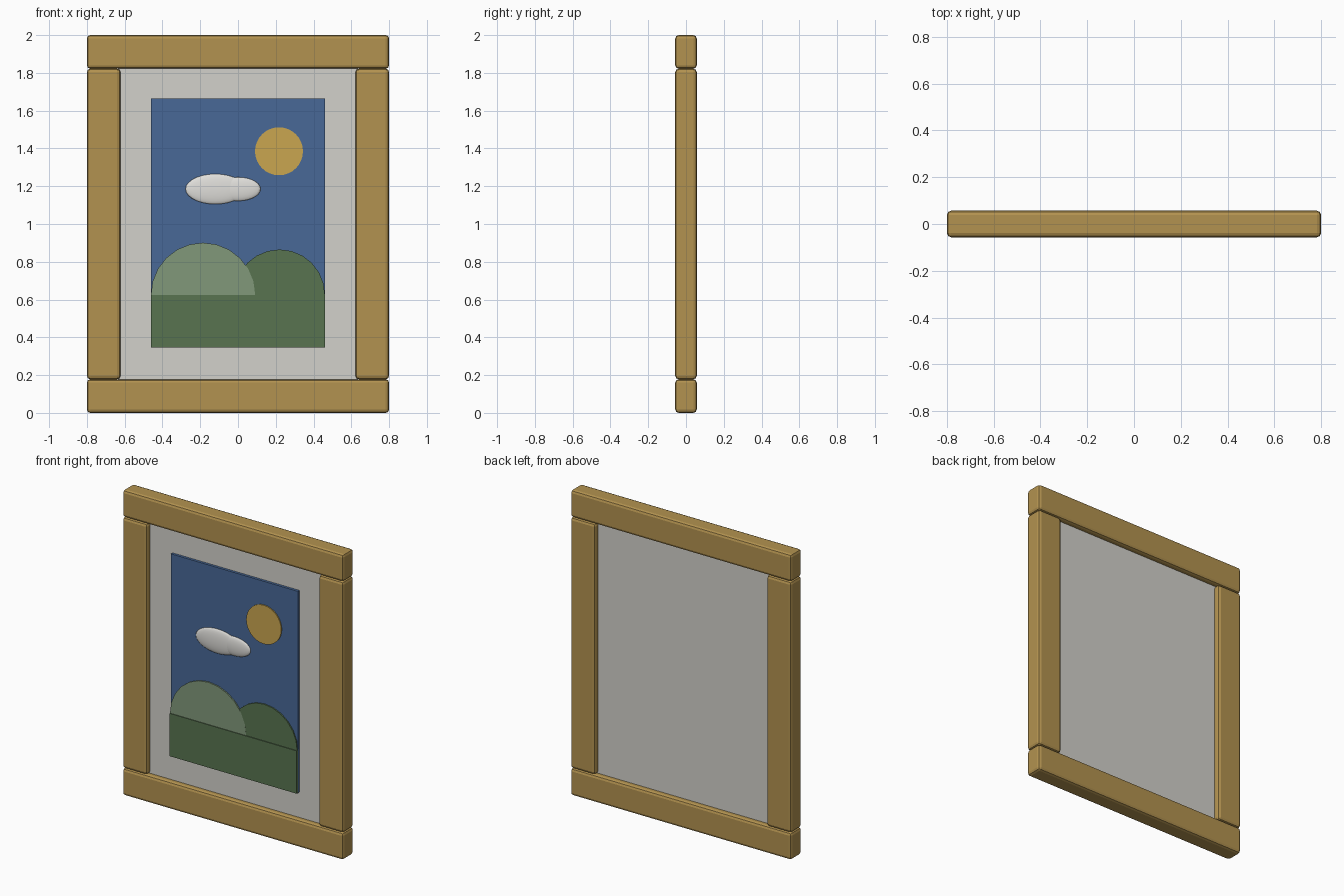
import bpy
from math import pi

if "Cube" in bpy.data.objects:
    bpy.data.objects.remove(bpy.data.objects["Cube"])


def material(name, rgb):
    m = bpy.data.materials.new(name)
    m.diffuse_color = (*rgb, 1)
    m.use_nodes = True
    m.node_tree.nodes["Principled BSDF"].inputs["Base Color"].default_value = m.diffuse_color
    return m


WOOD = material("wood", (0.45, 0.29, 0.08))
MAT = material("mat_board", (0.65, 0.64, 0.60))
SKY = material("sky_blue", (0.065, 0.14, 0.31))
SUN = material("sun_yellow", (0.59, 0.38, 0.08))
GREEN = material("dark_green", (0.098, 0.175, 0.08))
LIGHT = material("light_green", (0.22, 0.315, 0.195))
WHITE = material("cloud_white", (0.75, 0.74, 0.71))


def finish(name, mat):
    ob = bpy.context.object
    ob.name = name
    ob.data.materials.append(mat)
    return ob


def box(name, mat, x0, x1, y0, y1, z0, z1, bevel=0):
    bpy.ops.mesh.primitive_cube_add(
        size=1, location=((x0 + x1) / 2, (y0 + y1) / 2, (z0 + z1) / 2))
    ob = finish(name, mat)
    ob.scale = (x1 - x0, y1 - y0, z1 - z0)
    bpy.ops.object.transform_apply(location=False, rotation=False, scale=True)
    if bevel:
        mod = ob.modifiers.new("rounded_edges", 'BEVEL')
        mod.width = bevel
        mod.segments = 2
    return ob


def disc(name, mat, x, z, r, y0, y1, sides):
    bpy.ops.mesh.primitive_cylinder_add(
        vertices=sides, radius=r, depth=y1 - y0,
        location=(x, (y0 + y1) / 2, z), rotation=(pi / 2, 0, 0))
    return finish(name, mat)


def puff(name, x, z, rx, ry, rz):
    bpy.ops.mesh.primitive_uv_sphere_add(
        segments=24, ring_count=14, radius=1, location=(x, -0.04, z))
    ob = finish(name, WHITE)
    ob.scale = (rx, ry, rz)
    bpy.ops.object.transform_apply(location=False, rotation=False, scale=True)
    bpy.ops.object.shade_smooth()


# Frame: rails span the full width, stiles sit between them
D, B = 0.057, 0.018
box("bottom_rail", WOOD, -0.8, 0.8, -D, D, 0, 0.178, B)
box("top_rail", WOOD, -0.8, 0.8, -D, D, 1.822, 2, B)
box("left_stile", WOOD, -0.8, -0.622, -D, D, 0.178, 1.822, B)
box("right_stile", WOOD, 0.622, 0.8, -D, D, 0.178, 1.822, B)

# Recessed mat board and picture
box("mat_board", MAT, -0.635, 0.635, -0.02, 0.02, 0.165, 1.835)
box("sky", SKY, -0.46, 0.46, -0.037, -0.018, 0.345, 1.665)
box("ground", GREEN, -0.46, 0.46, -0.05, -0.03, 0.345, 0.625)

# Hills, tucked behind the ground
disc("left_hill", LIGHT, -0.185, 0.625, 0.276, -0.0455, -0.03, 24)
disc("right_hill", GREEN, 0.22, 0.625, 0.24, -0.045, -0.03, 24)

# Sun and cloud
disc("sun", SUN, 0.217, 1.385, 0.127, -0.044, -0.03, 32)
puff("cloud_large", -0.12, 1.185, 0.158, 0.016, 0.08)
puff("cloud_small", 0.0, 1.185, 0.12, 0.015, 0.063)
